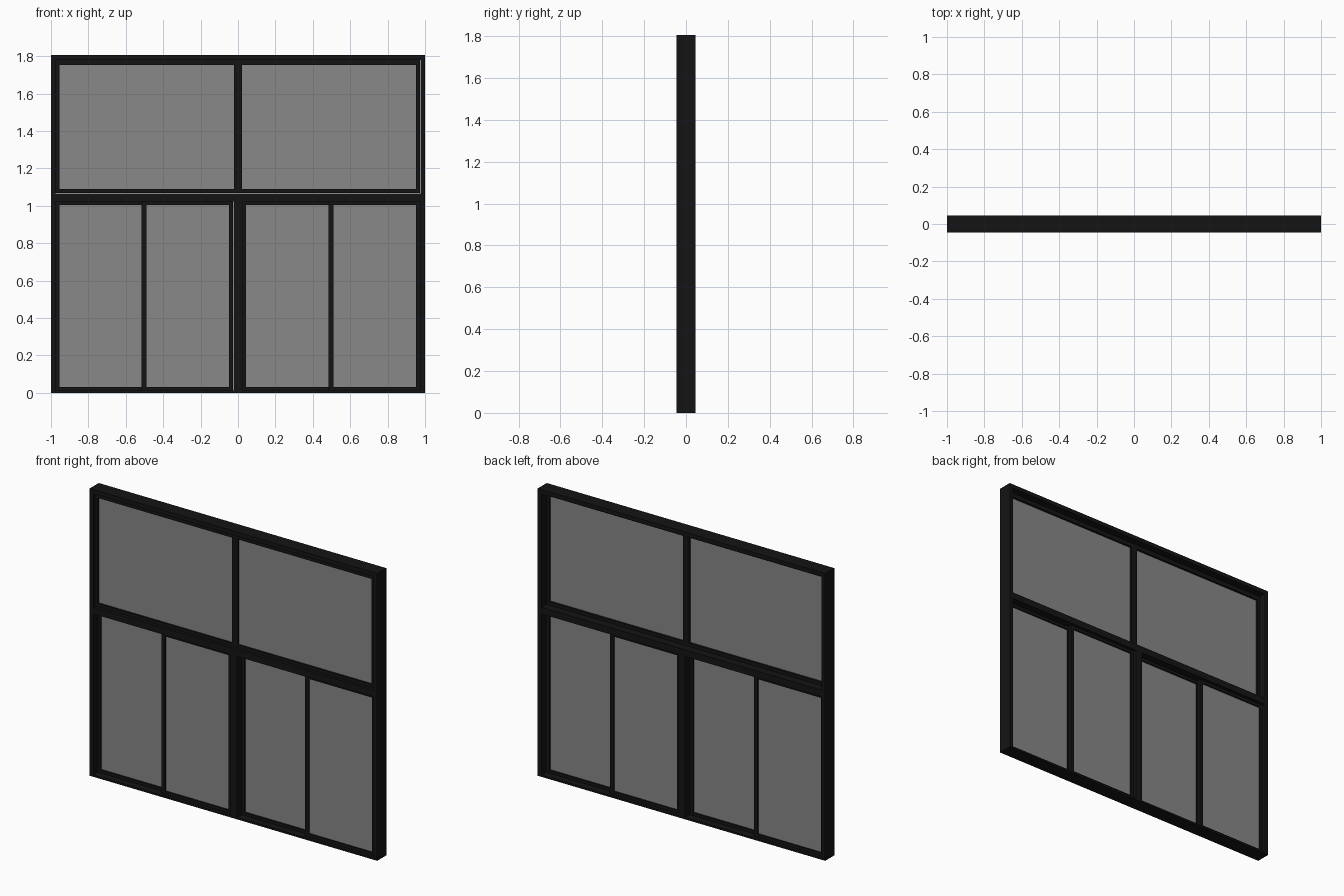
import bpy, bmesh
from mathutils import Matrix, Vector

if "Cube" in bpy.data.objects:
    bpy.data.objects.remove(bpy.data.objects["Cube"])


def material(name, color):
    m = bpy.data.materials.new(name)
    m.diffuse_color = color
    m.use_nodes = True
    m.node_tree.nodes["Principled BSDF"].inputs["Base Color"].default_value = m.diffuse_color
    return m


DARK = material("dark_frame", (0.007, 0.007, 0.007, 1))
GLASS = material("tinted_glass", (0.246, 0.246, 0.246, 0.4))


def boxes(name, items, mat):
    """One object from boxes given as (x0, x1, y0, y1, z0, z1)."""
    bm = bmesh.new()
    for x0, x1, y0, y1, z0, z1 in items:
        mid = Vector((x0 + x1, y0 + y1, z0 + z1)) / 2
        size = (x1 - x0, y1 - y0, z1 - z0, 1)
        bmesh.ops.create_cube(bm, size=1, matrix=Matrix.Translation(mid) @ Matrix.Diagonal(size))
    me = bpy.data.meshes.new(name)
    bm.to_mesh(me)
    bm.free()
    me.materials.append(mat)
    ob = bpy.data.objects.new(name, me)
    bpy.context.collection.objects.link(ob)
    return ob


def ring(x0, x1, y0, y1, z0, z1, left, right, bottom, top):
    """Four bars of a rectangular frame: stiles between full-width rails."""
    return [(x0, x1, y0, y1, z0, z0 + bottom), (x0, x1, y0, y1, z1 - top, z1),
            (x0, x0 + left, y0, y1, z0 + bottom, z1 - top),
            (x1 - right, x1, y0, y1, z0 + bottom, z1 - top)]


D = 0.045        # half depth of the outer frame
H = 1.806        # overall height

# Outer frame, transom and lower centre post
outer = ring(-1, 1, -D, D, 0, H, 0.025, 0.025, 0.012, 0.026)
outer.append((-0.975, 0.975, -D, D, 1.024, 1.066))
outer.append((-0.024, 0.024, -D, D, 0.012, 1.024))
boxes("outer_frame", outer, DARK)

# Upper fixed light, with narrow clearance at its right and bottom
upper = ring(-0.975, 0.972, -0.030, 0.0, 1.069, H - 0.026, 0.02, 0.021, 0.021, 0.027)
upper.append((-0.022, 0.021, -0.030, 0.0, 1.09, H - 0.053))
boxes("upper_sash", upper, DARK)
for side, x0, x1 in (("left", -0.955, -0.022), ("right", 0.021, 0.951)):
    boxes("upper_glass_" + side, [(x0, x1, -0.019, -0.013, 1.09, H - 0.053)], GLASS)

# Lower sliding pairs: inner and outer sashes run in the front and rear tracks
sashes = (("outer_left", -0.975, -0.490, 0.013, 0.02, 0.025),
          ("inner_left", -0.515, -0.027, -0.013, 0.025, 0.022),
          ("inner_right", 0.024, 0.510, 0.013, 0.02, 0.025),
          ("outer_right", 0.485, 0.975, -0.013, 0.025, 0.024))
for name, x0, x1, y, left, right in sashes:
    boxes("sliding_sash_" + name,
          ring(x0, x1, y - 0.012, y + 0.012, 0.012, 1.024, left, right, 0.019, 0.019), DARK)
    boxes("sliding_glass_" + name,
          [(x0 + left, x1 - right, y - 0.003, y + 0.003, 0.031, 1.005)], GLASS)
